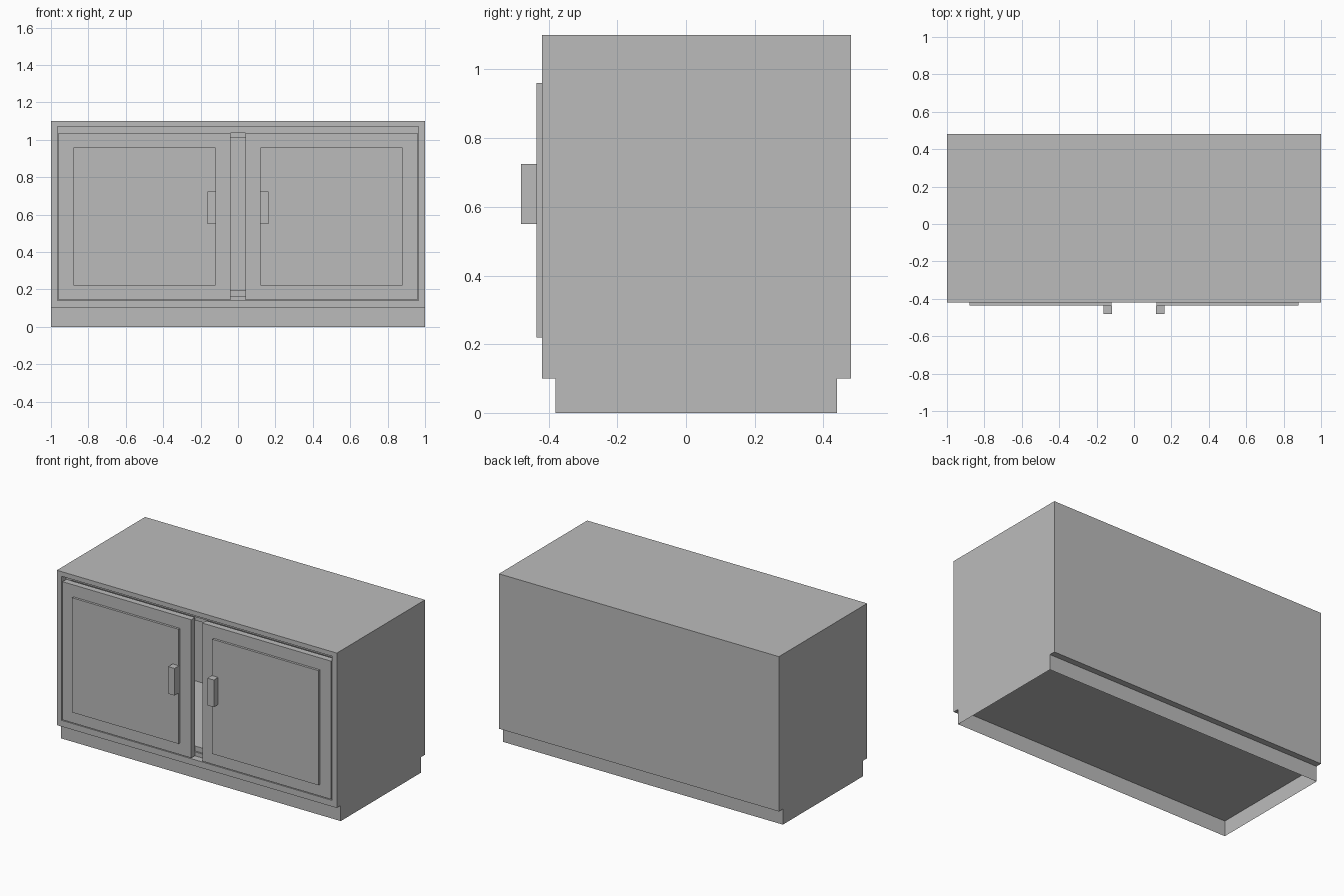
import bpy, bmesh

if "Cube" in bpy.data.objects:
    bpy.data.objects.remove(bpy.data.objects["Cube"])

grey = bpy.data.materials.new("plain_grey")
grey.diffuse_color = (0.5, 0.5, 0.5, 1.0)
grey.use_nodes = True
grey.node_tree.nodes["Principled BSDF"].inputs["Base Color"].default_value = grey.diffuse_color


def finish(name, bm):
    bmesh.ops.recalc_face_normals(bm, faces=bm.faces[:])
    mesh = bpy.data.meshes.new(name)
    bm.to_mesh(mesh)
    bm.free()
    mesh.materials.append(grey)
    obj = bpy.data.objects.new(name, mesh)
    bpy.context.collection.objects.link(obj)
    return obj


def loft(name, rings, caps):
    """Skin a series of four-cornered rings, optionally closing both ends."""
    bm = bmesh.new()
    loops = [[bm.verts.new(p) for p in ring] for ring in rings]
    for a, b in zip(loops, loops[1:]):
        for i in range(4):
            j = (i + 1) % 4
            bm.faces.new((a[i], a[j], b[j], b[i]))
    if caps:
        bm.faces.new(loops[0])
        bm.faces.new(loops[-1])
    return finish(name, bm)


def upright_ring(x, z0, z1, y):
    return [(-x, y, z0), (x, y, z0), (x, y, z1), (-x, y, z1)]


def box(name, x, y, z):
    x0, x1 = sorted(x)
    rings = [[(x0, d, z[0]), (x1, d, z[0]), (x1, d, z[1]), (x0, d, z[1])] for d in y]
    return loft(name, rings, True)


# Cabinet shell: outside, front rim, stepped door recess, hollow interior
loft("cabinet_body", [upright_ring(*r) for r in (
    (1.0, 0.10, 1.10, 0.48),
    (1.0, 0.10, 1.10, -0.42),
    (0.965, 0.14, 1.07, -0.42),
    (0.965, 0.14, 1.07, -0.375),
    (0.935, 0.166, 1.037, -0.375),
    (0.935, 0.166, 1.037, -0.365),
    (0.90, 0.198, 1.01, -0.365),
    (0.90, 0.198, 1.01, 0.375),
)], True)

# Plinth: thin walls, open underneath
loft("plinth", [[(-1, -0.38, z), (1, -0.38, z), (1, 0.44, z), (-1, 0.44, z)]
                for z in (0.0, 0.1)], False)

# Doors with raised panels and block handles, mirrored left and right
for side, s in (("left", -1), ("right", 1)):
    box(side + "_door", (0.04 * s, 0.96 * s), (-0.42, -0.38), (0.145, 1.037))
    box(side + "_door_panel", (0.12 * s, 0.88 * s), (-0.435, -0.42), (0.22, 0.96))
    box(side + "_handle", (0.117 * s, 0.163 * s), (-0.48, -0.435), (0.55, 0.725))
